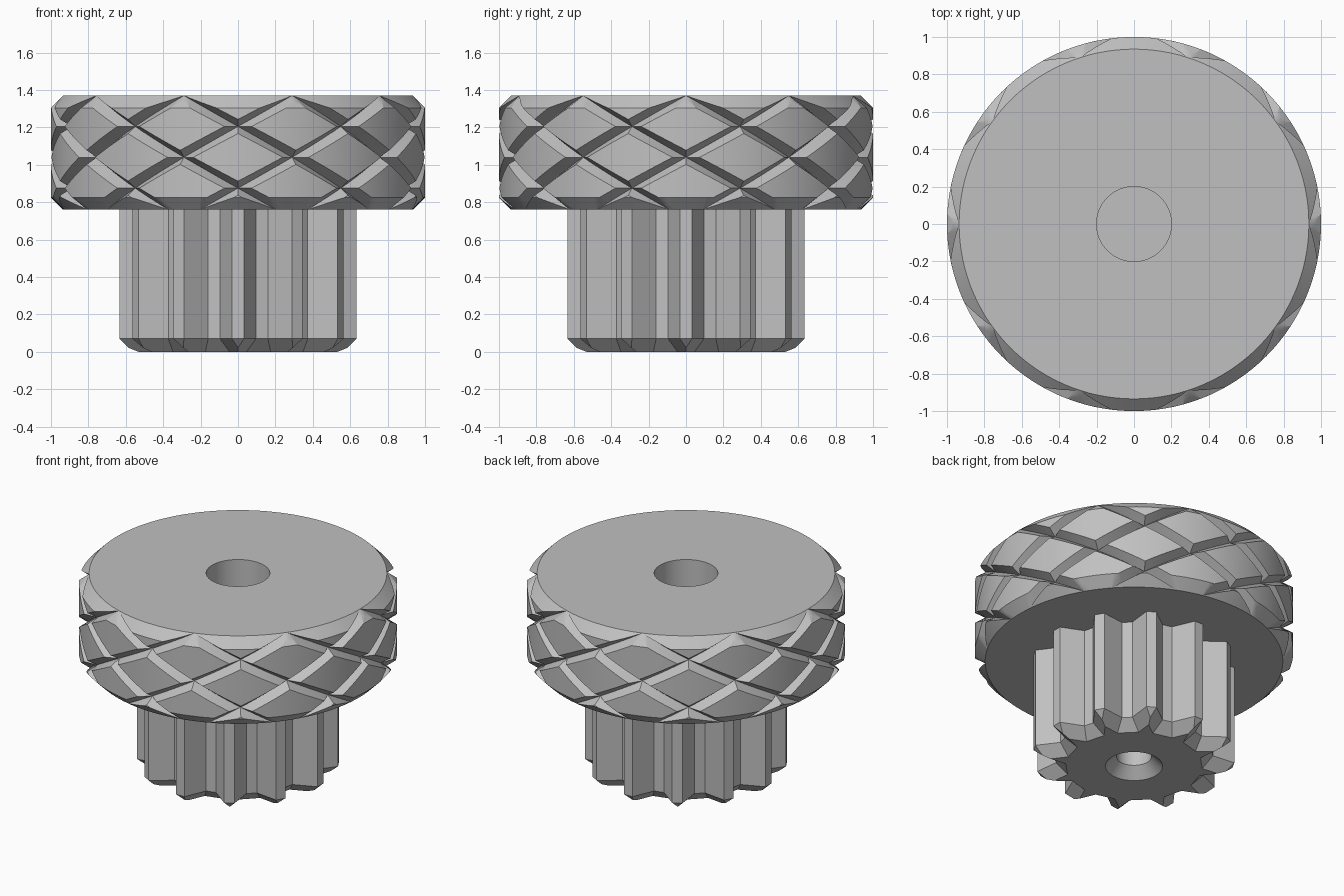
import bpy, bmesh
from math import sin, cos, pi, radians, hypot
from mathutils import Vector, Matrix

cube = bpy.data.objects.get("Cube")
if cube:
    bpy.data.objects.remove(cube, do_unlink=True)

grey = bpy.data.materials.new("light_grey")
grey.use_nodes = True
COLOUR = (0.53, 0.53, 0.53, 1)
grey.diffuse_color = COLOUR
for node in grey.node_tree.nodes:
    if node.type == 'BSDF_PRINCIPLED':
        node.inputs["Base Color"].default_value = COLOUR


def finish(bm, name):
    bmesh.ops.recalc_face_normals(bm, faces=bm.faces[:])
    me = bpy.data.meshes.new(name)
    bm.to_mesh(me)
    bm.free()
    me.materials.append(grey)
    me.shade_smooth()
    me.set_sharp_from_angle(angle=radians(30))
    ob = bpy.data.objects.new(name, me)
    bpy.context.scene.collection.objects.link(ob)
    return ob


# ---- Knurled head: one knurl period is cut flat as (u, v), then wrapped ----
TOP, BOTTOM, MID = 1.37, 0.76, 1.04
STEP = 0.165               # height of half a diamond
CUT = 0.065                # groove depth and chamfer size
WIDTH = 0.038 / STEP       # groove half width
SECTORS, COLS = 10, 12
v_of = lambda z: (z - MID) / STEP
v_top, v_bot = v_of(TOP), v_of(BOTTOM)
v_hi, v_lo = v_of(TOP - CUT), v_of(BOTTOM + CUT)

bm = bmesh.new()
cols = [[bm.verts.new((2 * i / COLS, v, 0)) for v in (v_bot, v_top)]
        for i in range(COLS + 1)]
for a, b in zip(cols, cols[1:]):
    bm.faces.new((a[0], b[0], b[1], a[1]))


def cut(a, b, e, zone=lambda v: True):
    """Split the sheet along a*u + b*v = e inside a height zone."""
    no = Vector((a, b, 0))
    faces = [f for f in bm.faces if zone(f.calc_center_median().y)]
    geom = set(faces)
    for f in faces:
        geom.update(f.edges)
        geom.update(f.verts)
    bmesh.ops.bisect_plane(bm, geom=list(geom), dist=1e-6,
                           plane_co=no * (e / no.length_squared), plane_no=no)


for v in (v_lo, v_hi, -1, 0, 1):
    cut(0, 1, v)
rise = WIDTH * STEP / CUT
for s in (-1, 1):
    for k in range(-2, 4):
        for off in (-WIDTH, 0, WIDTH):
            cut(1, s, 2 * k + off)
        # seams where groove walls meet the chamfers
        for t in (-rise, rise):
            cut(1, s + t, 2 * k + t * v_top, lambda v: v > v_hi)
            cut(1, s - t, 2 * k - t * v_bot, lambda v: v < v_lo)

base = bm.verts[:] + bm.edges[:] + bm.faces[:]
for n in range(1, SECTORS):
    new = bmesh.ops.duplicate(bm, geom=base)["geom"]
    bmesh.ops.translate(bm, vec=(2 * n, 0, 0),
                        verts=[g for g in new if isinstance(g, bmesh.types.BMVert)])


def groove_distance(t):
    t %= 2
    return min(t, 2 - t)


for vert in bm.verts:
    u, v, _ = vert.co
    z = MID + v * STEP
    d = min(groove_distance(u + v), groove_distance(u - v))
    r = min(1, 1 - CUT + CUT * d / WIDTH,
            1 - CUT + TOP - z, 1 - CUT + z - BOTTOM)
    a = u * pi / SECTORS
    vert.co = (r * cos(a), r * sin(a), z)
bmesh.ops.remove_doubles(bm, verts=bm.verts[:], dist=1e-4)


def rim(z):
    return [e for e in bm.edges if e.is_boundary
            and all(abs(v.co.z - z) < 1e-4 for v in e.verts)]


# underside, top face, blind socket
bmesh.ops.holes_fill(bm, edges=rim(BOTTOM), sides=0)
loop = rim(TOP)
for r, z in ((0.2, TOP), (0.2, 0.9)):
    ext = bmesh.ops.extrude_edge_only(bm, edges=loop)["geom"]
    for vert in [g for g in ext if isinstance(g, bmesh.types.BMVert)]:
        k = r / hypot(vert.co.x, vert.co.y)
        vert.co = (vert.co.x * k, vert.co.y * k, z)
    loop = [g for g in ext if isinstance(g, bmesh.types.BMEdge)]
bmesh.ops.holes_fill(bm, edges=loop, sides=0)
finish(bm, "knurled_head")

# ---- Splined shaft ----
TEETH = 12
TIP = Vector((0.032, 0.634))
ROOT = Vector((0.096, 0.486))
flank = Vector((TIP.y - ROOT.y, ROOT.x - TIP.x)).normalized()
valley = Vector((sin(pi / TEETH), cos(pi / TEETH)))


def meet(n1, c1, n2, c2):
    return Matrix((n1, n2)).inverted() @ Vector((c1, c2))


def spline_ring(bm, d, z):
    """Tooth outline moved inward by d."""
    c = flank.dot(TIP) - d
    tip = meet(flank, c, Vector((0, 1)), TIP.y - d)
    if tip.x < 0:
        tip = Vector((0, c / flank.y))
    root = meet(flank, c, valley, valley.dot(ROOT) - d)
    half = [root, tip]
    points = [Vector((-p.x, p.y)) for p in half] + half[::-1]
    ring = []
    for i in range(TEETH):
        turn = Matrix.Rotation(-2 * pi * i / TEETH, 2)
        ring += [bm.verts.new((*(turn @ p), z)) for p in points]
    return ring


def round_ring(bm, r, z):
    n = TEETH * 4
    angles = [2 * pi * (i - 1.5) / n for i in range(n)]
    return [bm.verts.new((r * sin(a), r * cos(a), z)) for a in angles]


bm = bmesh.new()
apex = (flank.dot(TIP) / flank.y - TIP.y) / (1 / flank.y - 1)  # tip flat vanishes
BEVEL = 0.07
rings = [spline_ring(bm, 0, BOTTOM), spline_ring(bm, 0, BEVEL),
         spline_ring(bm, apex, BEVEL - apex), spline_ring(bm, BEVEL, 0),
         # countersunk blind bore
         round_ring(bm, 0.18, 0), round_ring(bm, 0.11, BEVEL),
         round_ring(bm, 0.11, 0.7)]
for a, b in zip(rings, rings[1:]):
    for i in range(len(a)):
        bm.faces.new((a[i - 1], a[i], b[i], b[i - 1]))
bm.faces.new(rings[-1])
bmesh.ops.remove_doubles(bm, verts=bm.verts[:], dist=1e-4)
finish(bm, "splined_shaft")
